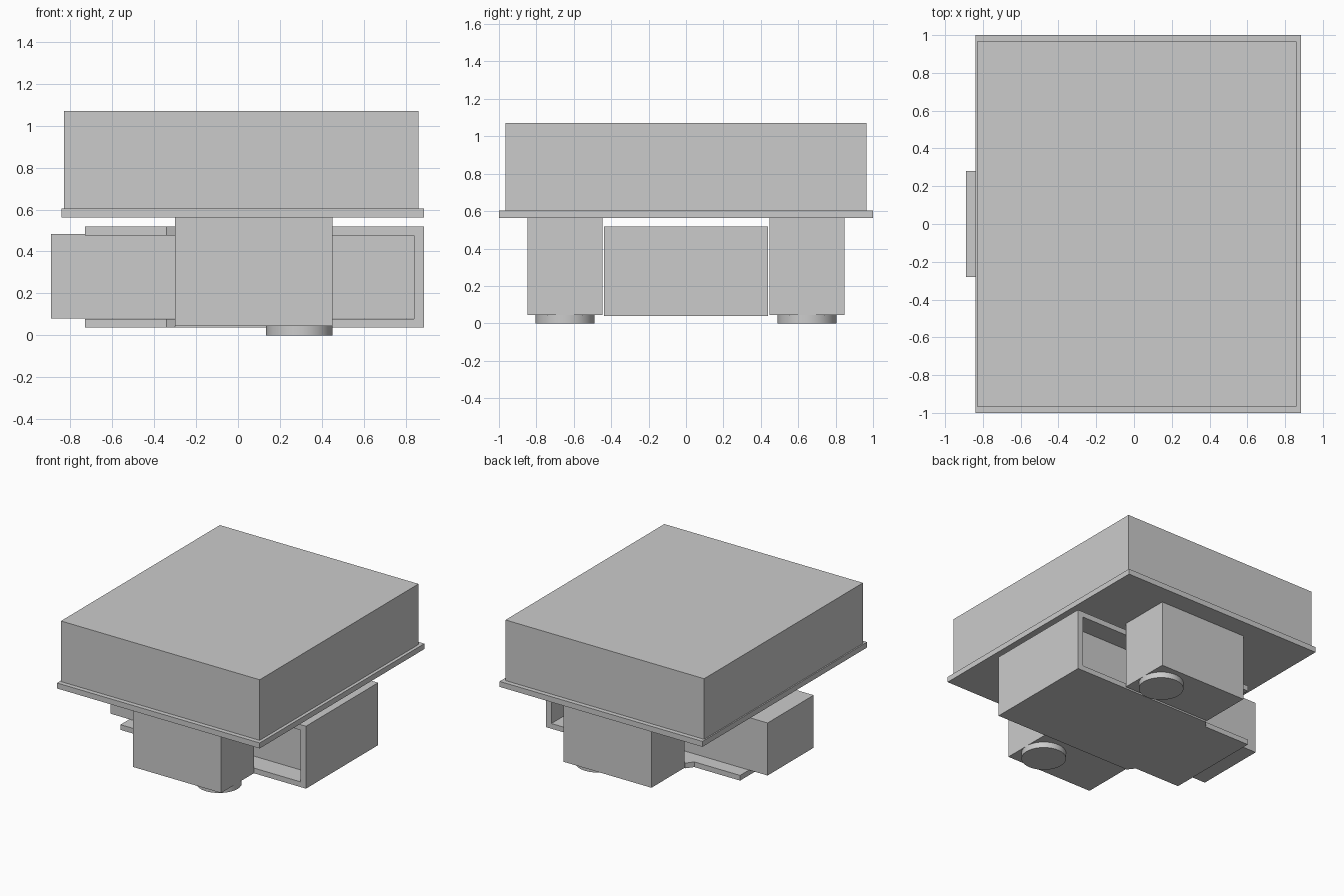
import bpy
import bmesh

if "Cube" in bpy.data.objects:
    bpy.data.objects.remove(bpy.data.objects["Cube"])

grey = bpy.data.materials.new("light grey")
grey.use_nodes = True
colour = (0.6, 0.6, 0.6, 1)
grey.diffuse_color = colour
grey.node_tree.nodes["Principled BSDF"].inputs["Base Color"].default_value = colour


def finish(bm, name):
    bmesh.ops.recalc_face_normals(bm, faces=bm.faces)
    mesh = bpy.data.meshes.new(name)
    bm.to_mesh(mesh)
    bm.free()
    mesh.materials.append(grey)
    obj = bpy.data.objects.new(name, mesh)
    bpy.context.collection.objects.link(obj)
    return obj


def slab(name, outline, z0, z1):
    """Extrude a plan outline from z0 up to z1."""
    bm = bmesh.new()
    face = bm.faces.new([bm.verts.new((x, y, z0)) for x, y in outline])
    top = bmesh.ops.extrude_face_region(bm, geom=[face])["geom"]
    verts = [v for v in top if isinstance(v, bmesh.types.BMVert)]
    bmesh.ops.translate(bm, verts=verts, vec=(0, 0, z1 - z0))
    return finish(bm, name)


def box(name, x, y, z):
    return slab(name, [(x[0], y[0]), (x[1], y[0]), (x[1], y[1]), (x[0], y[1])], *z)


# Upper body and the flange beneath it
box("upper_housing", (-0.83, 0.86), (-0.965, 0.965), (0.604, 1.07))
box("flange", (-0.84, 0.885), (-1, 1), (0.562, 0.604))

# Sideways channel: two plates with narrowed tongues, joined by an end wall
half = [(0.885, 0.438), (-0.3, 0.438), (-0.34, 0.385), (-0.73, 0.385)]
plan = half + [(x, -y) for x, y in reversed(half)]
slab("bracket_bottom_plate", plan, 0.038, 0.078)
slab("bracket_top_plate", plan, 0.476, 0.518)
box("bracket_end_wall", (0.838, 0.885), (-0.438, 0.438), (0.078, 0.476))

# Core held inside the channel
box("core_block", (-0.89, 0.838), (-0.28, 0.28), (0.08, 0.484))

# Legs with round feet, front and back
for side, s in (("front", -1), ("back", 1)):
    box(side + "_leg", (-0.3, 0.45), sorted((s * 0.446, s * 0.848)), (0.045, 0.562))
    bpy.ops.mesh.primitive_cylinder_add(vertices=64, radius=0.158, depth=0.045,
                                        location=(0.292, s * 0.647, 0.0225))
    foot = bpy.context.object
    foot.name = side + "_foot"
    foot.data.materials.append(grey)
    bpy.ops.object.shade_smooth_by_angle()
